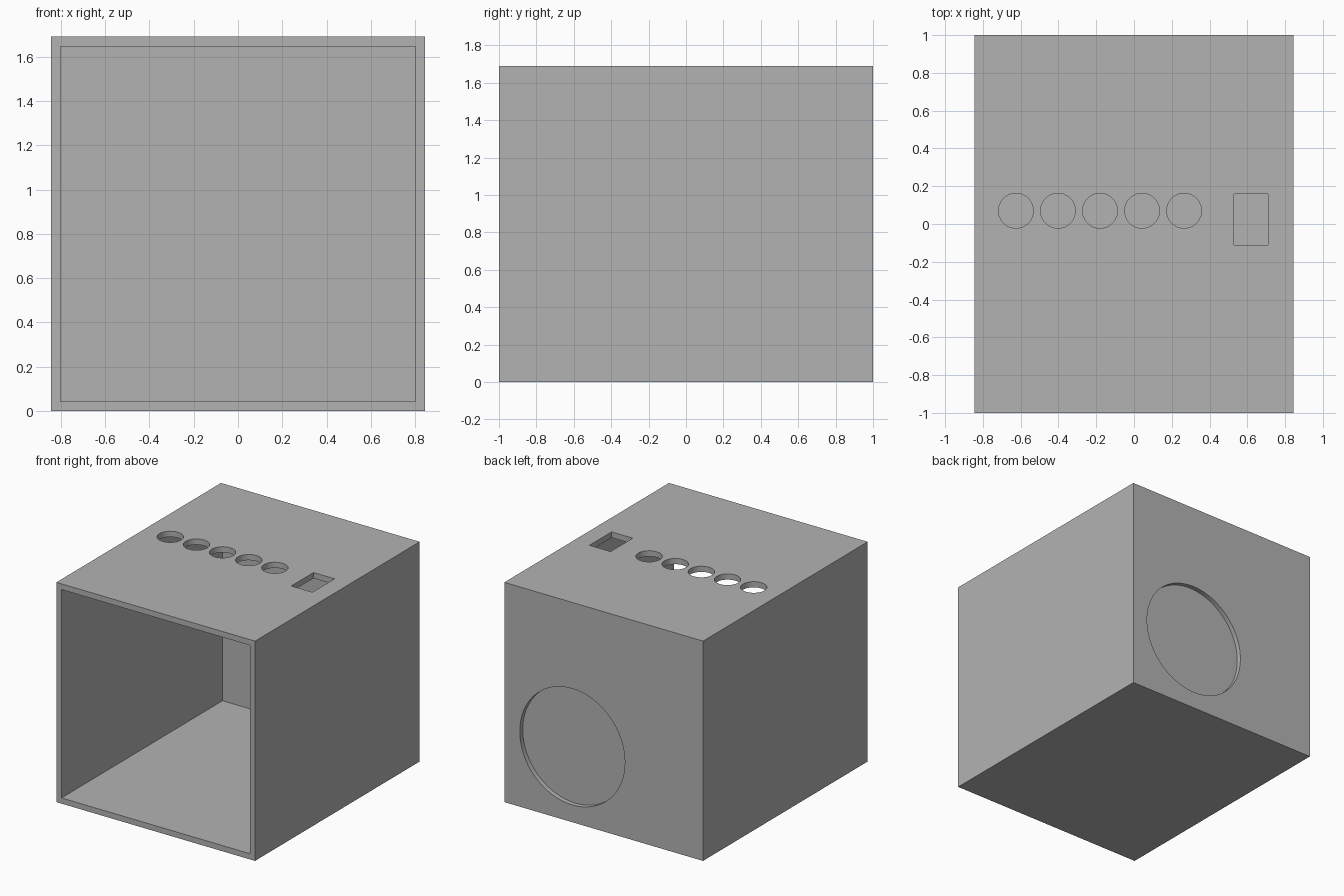
import bpy
import math

default = bpy.data.objects.get("Cube")
if default:
    bpy.data.objects.remove(default, do_unlink=True)

WIDTH, DEPTH, HEIGHT = 1.69, 2.0, 1.69
WALL = 0.044
TOP_Z = HEIGHT - WALL / 2

grey = bpy.data.materials.new("plain grey")
grey.use_nodes = True
colour = (0.45, 0.45, 0.45, 1)
grey.diffuse_color = colour
grey.node_tree.nodes["Principled BSDF"].inputs["Base Color"].default_value = colour


def box(name, low, high):
    """Box spanning two opposite corners."""
    centre = [(a + b) / 2 for a, b in zip(low, high)]
    bpy.ops.mesh.primitive_cube_add(size=1, location=centre)
    obj = bpy.context.object
    obj.name = name
    obj.scale = [b - a for a, b in zip(low, high)]
    bpy.ops.object.transform_apply(location=True, rotation=False, scale=True)
    obj.data.materials.append(grey)
    return obj


def cylinder(name, centre, radius, depth, tilt=0):
    bpy.ops.mesh.primitive_cylinder_add(
        vertices=64, radius=radius, depth=depth, location=centre, rotation=(tilt, 0, 0))
    obj = bpy.context.object
    obj.name = name
    obj.data.materials.append(grey)
    return obj


def cut(target, cutter):
    """Subtract the cutter and discard it."""
    mod = target.modifiers.new("cut", "BOOLEAN")
    mod.operation = "DIFFERENCE"
    mod.solver = "EXACT"
    mod.object = cutter
    cutter.hide_render = True
    bpy.context.view_layer.objects.active = target
    bpy.ops.object.modifier_apply(modifier=mod.name)
    bpy.data.objects.remove(cutter, do_unlink=True)


# Outer shell, hollowed out and open at the front
hx, hy = WIDTH / 2, DEPTH / 2
shell = box("enclosure", (-hx, -hy, 0), (hx, hy, HEIGHT))
cut(shell, box("cavity", (-hx + WALL, -hy - 0.1, WALL),
               (hx - WALL, hy - WALL, HEIGHT - WALL)))

# Row of five round holes through the top
for i in range(5):
    cut(shell, cylinder("button_hole", (-0.625 + i * 0.2225, 0.07, TOP_Z), 0.092, 0.2))

# Rectangular switch opening beside them
cut(shell, box("switch_hole", (0.53, -0.11, HEIGHT - 0.1), (0.71, 0.16, HEIGHT + 0.1)))

# Shallow round recess in the back wall
recess = 0.036
cut(shell, cylinder("back_recess", (0.267, hy, 0.58), 0.447, recess * 2, math.pi / 2))

# Smooth the round walls, keep corners sharp
bpy.ops.object.select_all(action="DESELECT")
shell.select_set(True)
bpy.context.view_layer.objects.active = shell
bpy.ops.object.shade_smooth_by_angle(angle=math.radians(30))
